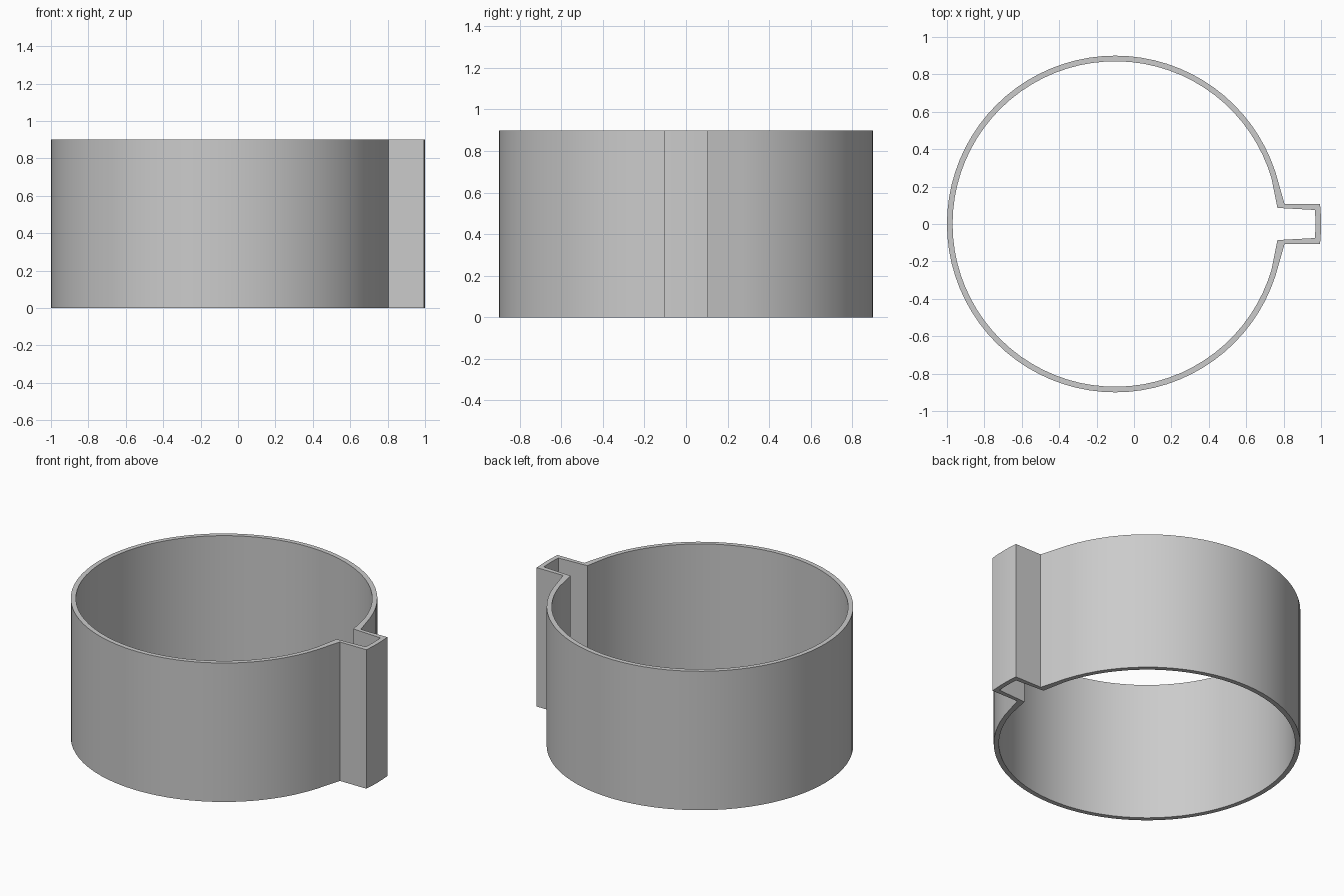
import bpy, bmesh
from math import sin, cos, radians, asin

if "Cube" in bpy.data.objects:
    bpy.data.objects.remove(bpy.data.objects["Cube"])

CX, HEIGHT = -0.1, 0.9


def arc(radius, a0, a1, steps):
    """Points on an arc around the ring centre, angles in degrees."""
    angles = [radians(a0 + (a1 - a0) * i / steps) for i in range(steps + 1)]
    return [(CX + radius * cos(a), radius * sin(a)) for a in angles]


def outline(radius, start, corner, tip_radius, tip_half):
    """Closed loop: main circle, then the rectangular tab on the +x side."""
    tip = asin(tip_half / tip_radius) * 57.29578
    x, y = corner
    return (arc(radius, start, 360 - start, 72) + [(x, -y)]
            + arc(tip_radius, -tip, tip, 4) + [(x, y)])


outer = outline(0.9, 18, (0.805, 0.107), 1.1, 0.107)
inner = outline(0.87, 16, (0.767, 0.086), 1.07, 0.075)

# Thin wall: matching outer and inner loops bridged at top and bottom
bm = bmesh.new()
loops = [[bm.verts.new((x, y, z)) for x, y in pts]
         for pts, z in ((outer, 0), (outer, HEIGHT), (inner, HEIGHT), (inner, 0))]
n = len(outer)
for k in range(4):
    a, b = loops[k], loops[(k + 1) % 4]
    for i in range(n):
        j = (i + 1) % n
        bm.faces.new((a[i], a[j], b[j], b[i]))
bmesh.ops.recalc_face_normals(bm, faces=bm.faces)
mesh = bpy.data.meshes.new("ring_with_tab")
bm.to_mesh(mesh)
bm.free()

ring = bpy.data.objects.new("ring_with_tab", mesh)
bpy.context.collection.objects.link(ring)
bpy.context.view_layer.objects.active = ring
ring.select_set(True)
bpy.ops.object.shade_smooth_by_angle(angle=radians(30))
